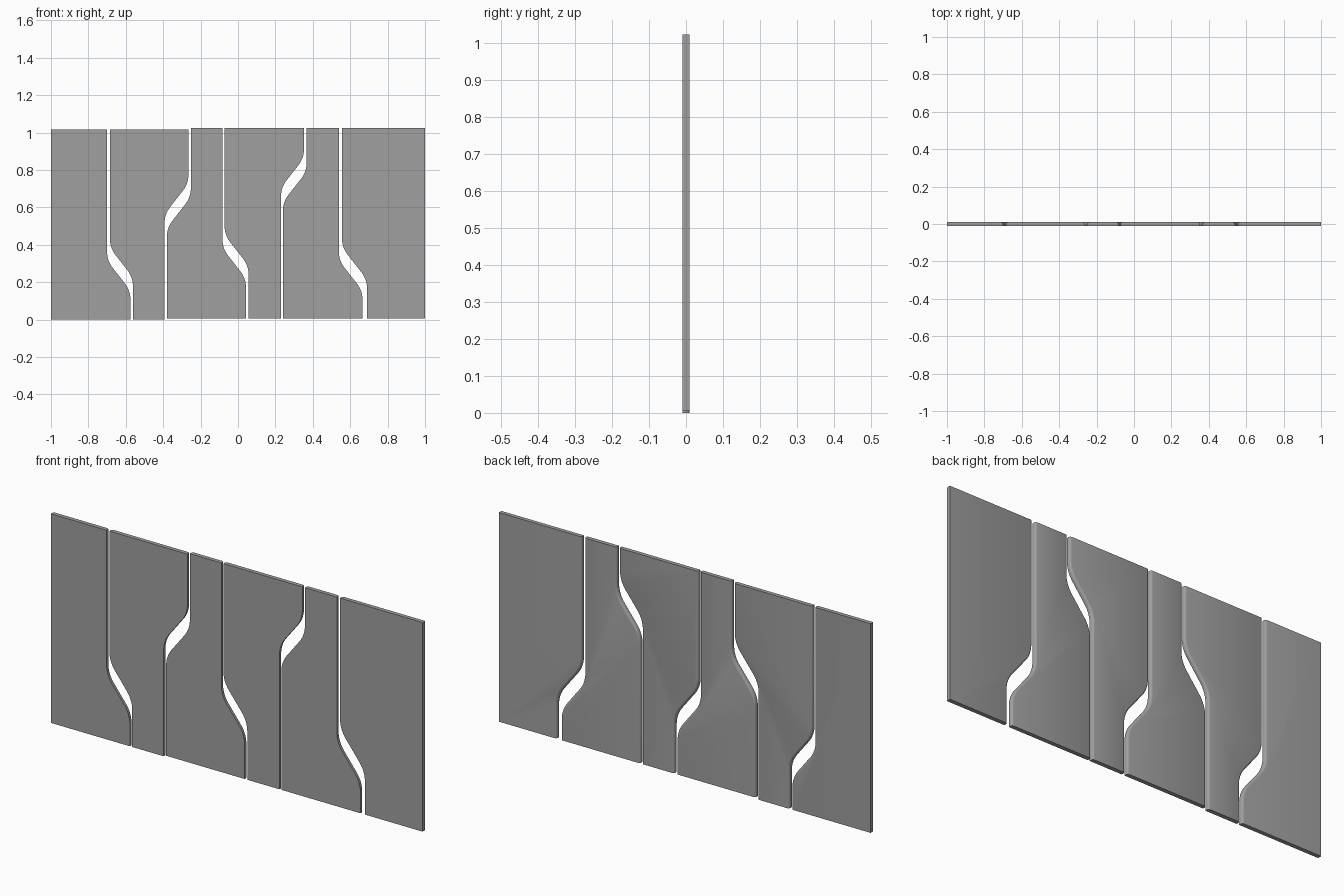
import bpy, bmesh, math
from mathutils import Vector

if "Cube" in bpy.data.objects:
    bpy.data.objects.remove(bpy.data.objects["Cube"])

HALF = 0.01      # half thickness of a panel
ROUND = 0.01     # rounding along the back of each shaped edge
RADIUS, TURN, SEG = 0.14, math.radians(38), 8

grey = bpy.data.materials.new("dark_grey")
grey.diffuse_color = (0.35, 0.35, 0.35, 1)
grey.use_nodes = True
grey.node_tree.nodes["Principled BSDF"].inputs["Base Color"].default_value = grey.diffuse_color


def s_edge(xt, xb, zc, z0, z1):
    """Edge from bottom to top: straight, arc, diagonal, arc, straight."""
    sign = 1 if xt > xb else -1
    dx = abs(xt - xb)
    run = dx - 2 * RADIUS * (1 - math.cos(TURN))
    half = RADIUS * math.sin(TURN) + run / math.tan(TURN) / 2
    low = []
    for i in range(SEG + 1):
        a = TURN * i / SEG
        low.append((RADIUS * (1 - math.cos(a)), RADIUS * math.sin(a)))
    high = [(dx - x, 2 * half - z) for x, z in reversed(low)]
    curve = [(xb + sign * x, zc - half + z) for x, z in low + high]
    return [(xb, z0)] + curve + [(xt, z1)]


def inset(edge, d):
    """Shift an edge sideways by d along its normals, keeping end heights."""
    out = []
    for i, p in enumerate(edge):
        a = Vector(edge[max(i - 1, 0)])
        b = Vector(edge[min(i + 1, len(edge) - 1)])
        t = (b - a).normalized()
        z = p[1] if i in (0, len(edge) - 1) else p[1] - d * t.x
        out.append((p[0] + d * t.y, z))
    return out


def panel(name, left, right, z0, z1):
    def edge(spec):
        if len(spec) == 1:
            return [(spec[0], z0), (spec[0], z1)]
        return s_edge(*spec, z0, z1)
    l, r = edge(left), edge(right)
    # cross-section of the edge: square at the front, rounded at the back
    section = [(0, -HALF)]
    for i in range(4):
        a = math.radians(30 * i)
        section.append((ROUND * (1 - math.cos(a)), HALF - ROUND * (1 - math.sin(a))))
    bm = bmesh.new()
    rings = []
    for d, y in section:
        ring = (inset(r, -d if len(right) > 1 else 0)
                + inset(l, d if len(left) > 1 else 0)[::-1])
        rings.append([bm.verts.new((x, y, z)) for x, z in ring])
    bm.faces.new(rings[0])
    bm.faces.new(rings[-1][::-1])
    n = len(rings[0])
    for a, b in zip(rings, rings[1:]):
        for i in range(n):
            j = (i + 1) % n
            bm.faces.new((a[j], a[i], b[i], b[j]))
    bmesh.ops.recalc_face_normals(bm, faces=bm.faces)
    me = bpy.data.meshes.new(name)
    bm.to_mesh(me)
    bm.free()
    me.materials.append(grey)
    ob = bpy.data.objects.new(name, me)
    bpy.context.collection.objects.link(ob)
    bpy.ops.object.select_all(action='DESELECT')
    ob.select_set(True)
    bpy.context.view_layer.objects.active = ob
    bpy.ops.object.shade_smooth_by_angle(angle=math.radians(35))


# each gap: (top x, bottom x, bend height) of its left side and its right side
gaps = [
    ((-0.70, -0.575, 0.235), (-0.685, -0.562, 0.305)),
    ((-0.265, -0.393, 0.645), (-0.252, -0.38, 0.573)),
    ((-0.083, 0.043, 0.30), (-0.072, 0.057, 0.37)),
    ((0.353, 0.23, 0.785), (0.367, 0.24, 0.71)),
    ((0.539, 0.666, 0.235), (0.556, 0.69, 0.30)),
]
lefts = [(-1.0,)] + [g[1] for g in gaps]
rights = [g[0] for g in gaps] + [(1.0,)]
for i, (a, b) in enumerate(zip(lefts, rights)):
    lift = 0.0 if i < 2 else 0.006
    panel(f"wall_panel_{i + 1}", a, b, lift, 1.017 + lift)
